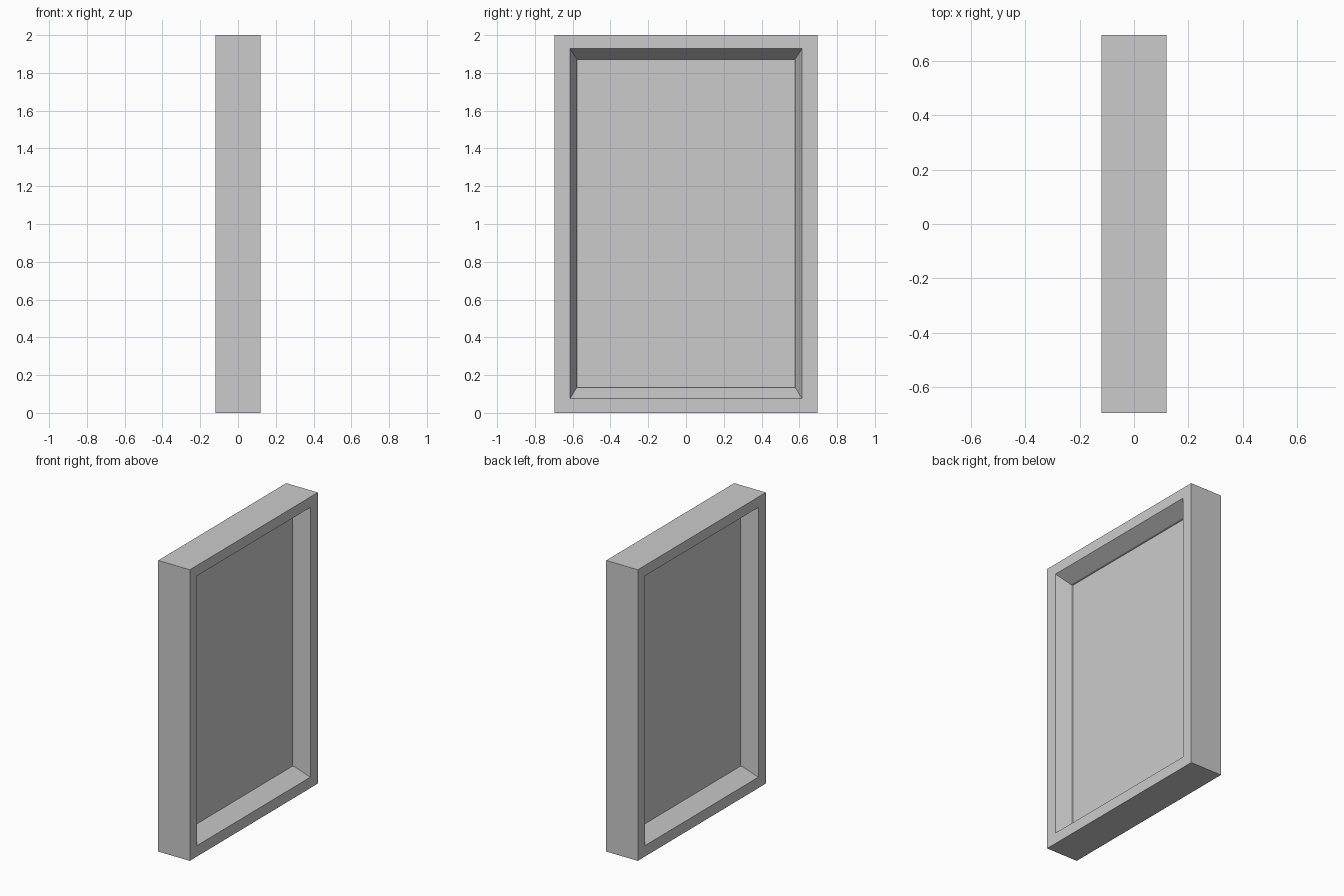
import bpy, bmesh

if "Cube" in bpy.data.objects:
    bpy.data.objects.remove(bpy.data.objects["Cube"])

# Frame cross-section rings: (x, half width, bottom z, top z)
RINGS = [(-0.025, 0.578, 0.135, 1.872),
         (-0.12, 0.614, 0.075, 1.928),
         (-0.12, 0.695, 0.0, 2.0),
         (0.12, 0.695, 0.0, 2.0),
         (0.12, 0.614, 0.075, 1.928),
         (0.025, 0.578, 0.135, 1.872)]


def finish(name, bm):
    bmesh.ops.recalc_face_normals(bm, faces=bm.faces)
    mesh = bpy.data.meshes.new(name)
    bm.to_mesh(mesh)
    bm.free()
    obj = bpy.data.objects.new(name, mesh)
    bpy.context.collection.objects.link(obj)
    return obj


# Frame with sloped inner mouldings on both sides
bm = bmesh.new()
loops = [[bm.verts.new((x, y, z)) for y, z in ((-w, b), (w, b), (w, t), (-w, t))]
         for x, w, b, t in RINGS]
for i, a in enumerate(loops):
    c = loops[(i + 1) % len(loops)]
    for j in range(4):
        k = (j + 1) % 4
        bm.faces.new((a[j], a[k], c[k], c[j]))
finish("frame", bm)

# Thin centre pane set between the mouldings
bm = bmesh.new()
bmesh.ops.create_cube(bm, size=1)
bmesh.ops.scale(bm, vec=(0.02, 1.16, 1.741), verts=bm.verts)
bmesh.ops.translate(bm, vec=(0, 0, 1.0035), verts=bm.verts)
finish("centre_pane", bm)
